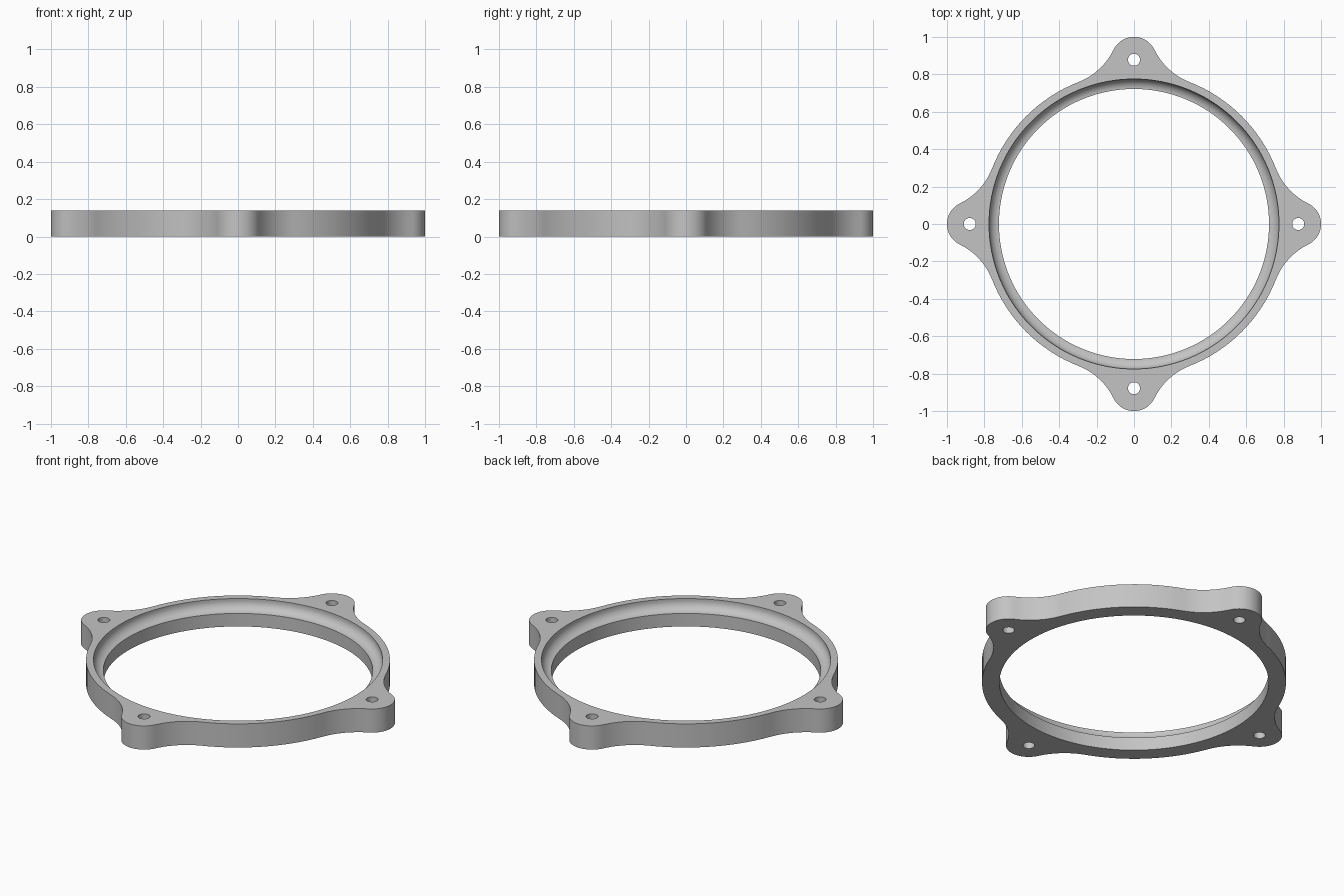
import bpy, bmesh
from math import sin, cos, pi, acos, atan2, sqrt, radians

HEIGHT = 0.14
RING_R, LUG_R, FILLET_R = 0.815, 0.122, 0.35
LUG_C = 1 - LUG_R
HOLE_R = 0.032
BORE_R, SEAT_R = 0.722, 0.775

if "Cube" in bpy.data.objects:
    bpy.data.objects.remove(bpy.data.objects["Cube"])

grey = bpy.data.materials.new("light grey")
grey.use_nodes = True
grey.diffuse_color = (0.55, 0.55, 0.55, 1)
grey.node_tree.nodes["Principled BSDF"].inputs["Base Color"].default_value = grey.diffuse_color


def add_object(name, bm):
    bmesh.ops.recalc_face_normals(bm, faces=bm.faces)
    mesh = bpy.data.meshes.new(name)
    bm.to_mesh(mesh)
    bm.free()
    mesh.materials.append(grey)
    obj = bpy.data.objects.new(name, mesh)
    bpy.context.collection.objects.link(obj)
    return obj


def arc(cx, cy, r, start, end, n):
    """Points along an arc, without the last one."""
    return [(cx + r * cos(start + (end - start) * i / n),
             cy + r * sin(start + (end - start) * i / n)) for i in range(n)]


def prism(name, points, z0, z1):
    bm = bmesh.new()
    face = bm.faces.new([bm.verts.new((x, y, z0)) for x, y in points])
    top = bmesh.ops.extrude_face_region(bm, geom=[face])["geom"]
    verts = [v for v in top if isinstance(v, bmesh.types.BMVert)]
    bmesh.ops.translate(bm, verts=verts, vec=(0, 0, z1 - z0))
    return add_object(name, bm)


def lathe(name, profile, steps):
    """Closed solid turned around z; the profile starts and ends on the axis."""
    bm = bmesh.new()
    verts = [bm.verts.new((r, 0, z)) for r, z in profile]
    edges = [bm.edges.new(pair) for pair in zip(verts, verts[1:])]
    bmesh.ops.spin(bm, geom=verts + edges, cent=(0, 0, 0), axis=(0, 0, 1),
                   angle=2 * pi, steps=steps, use_merge=True)
    bmesh.ops.remove_doubles(bm, verts=bm.verts, dist=1e-5)
    return add_object(name, bm)


# Outline of one lug with its fillets and the ring arc to the next lug
d = RING_R + FILLET_R
theta = acos((d * d + LUG_C ** 2 - (LUG_R + FILLET_R) ** 2) / (2 * d * LUG_C))
fx, fy = d * cos(theta), d * sin(theta)
a = atan2(fy, fx - LUG_C)
segment = (arc(fx, -fy, FILLET_R, pi - theta, pi - a, 12)
           + arc(LUG_C, 0, LUG_R, -a, a, 20)
           + arc(fx, fy, FILLET_R, pi + a, pi + theta, 12)
           + arc(0, 0, RING_R, theta, pi / 2 - theta, 16))
outline = []
for k in range(4):
    c, s = cos(k * pi / 2), sin(k * pi / 2)
    outline += [(x * c - y * s, x * s + y * c) for x, y in segment]
ring = prism("mounting_ring", outline, 0, HEIGHT)

# Bore with a concave seat at the top
cove_r = SEAT_R - BORE_R
cove_z = HEIGHT - 0.01
cove = arc(BORE_R, cove_z, cove_r, -pi / 2, 0, 10)
profile = [(0, -0.1), (BORE_R, -0.1)] + cove + [
    (SEAT_R, cove_z), (SEAT_R, HEIGHT + 0.1), (0, HEIGHT + 0.1)]
cutters = [lathe("bore_cutter", profile, 128)]

# Screw holes through the lugs
for k in range(4):
    x, y = LUG_C * cos(k * pi / 2), LUG_C * sin(k * pi / 2)
    cutters.append(prism("hole_cutter", arc(x, y, HOLE_R, 0, 2 * pi, 32), -0.1, HEIGHT + 0.1))

bpy.context.view_layer.objects.active = ring
for cutter in cutters:
    cutter.hide_render = True
    mod = ring.modifiers.new("cut", "BOOLEAN")
    mod.operation = "DIFFERENCE"
    mod.solver = "EXACT"
    mod.object = cutter
    bpy.ops.object.modifier_apply(modifier=mod.name)
    bpy.data.objects.remove(cutter)

bpy.ops.object.select_all(action="DESELECT")
ring.select_set(True)
bpy.ops.object.shade_smooth_by_angle(angle=radians(30))
